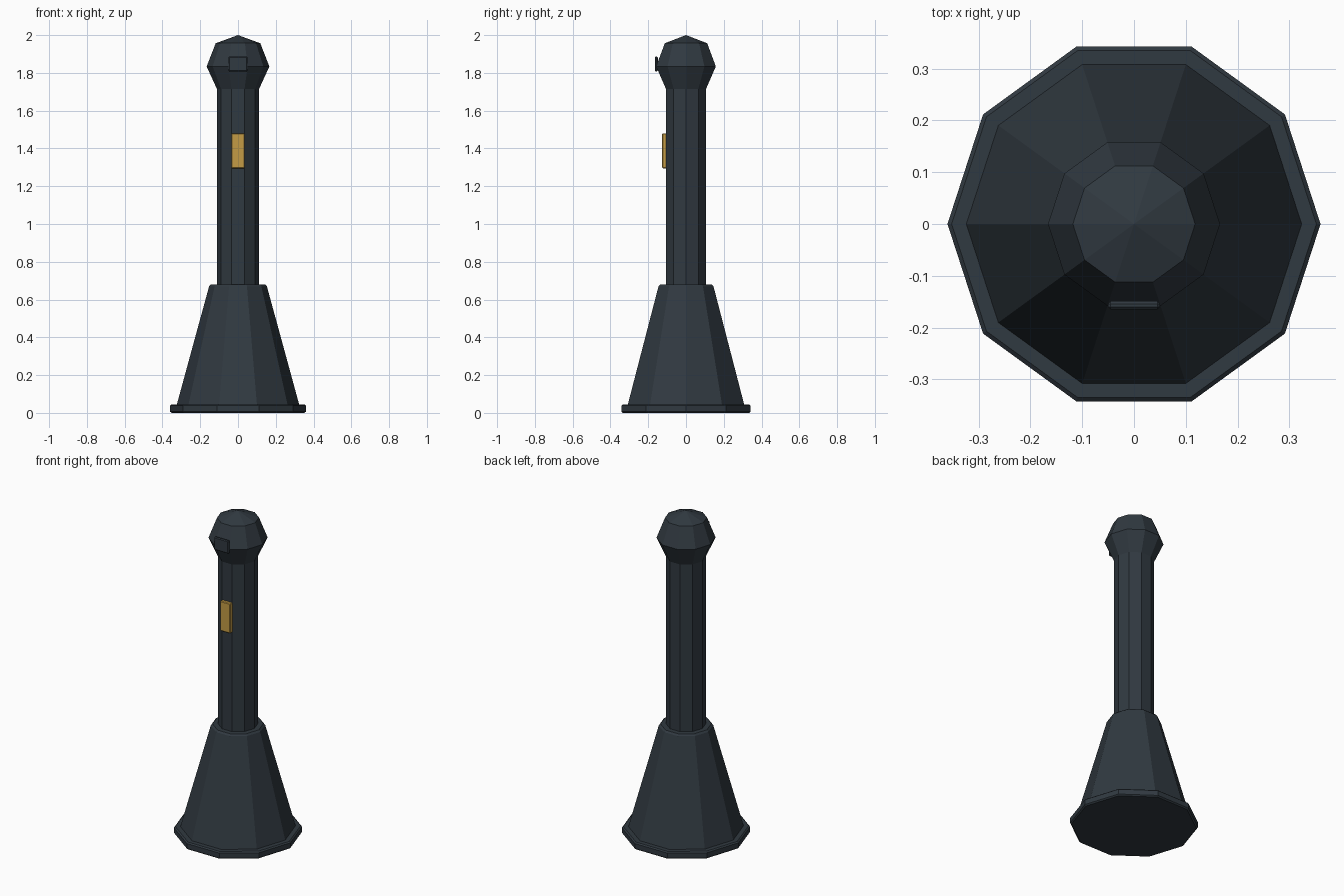
import bpy
import bmesh
from math import cos, sin, tau

SIDES = 10

if "Cube" in bpy.data.objects:
    bpy.data.objects.remove(bpy.data.objects["Cube"], do_unlink=True)


def make_material(name, rgb):
    mat = bpy.data.materials.new(name)
    mat.use_nodes = True
    color = (*rgb, 1.0)
    mat.diffuse_color = color
    mat.node_tree.nodes["Principled BSDF"].inputs["Base Color"].default_value = color
    return mat


def add_object(name, bm, mat):
    bmesh.ops.recalc_face_normals(bm, faces=bm.faces)
    mesh = bpy.data.meshes.new(name)
    bm.to_mesh(mesh)
    bm.free()
    mesh.materials.append(mat)
    obj = bpy.data.objects.new(name, mesh)
    bpy.context.collection.objects.link(obj)
    return obj


def turned(name, profile, mat):
    """Ten-sided solid from (radius, height) pairs; zero radius makes a tip."""
    bm = bmesh.new()
    rings = []
    for r, z in profile:
        count = SIDES if r else 1
        rings.append([bm.verts.new((r * cos(tau * i / SIDES), r * sin(tau * i / SIDES), z))
                      for i in range(count)])
    for low, high in zip(rings, rings[1:]):
        for i in range(SIDES):
            j = (i + 1) % SIDES
            if len(high) == 1:
                bm.faces.new((low[i], low[j], high[0]))
            else:
                bm.faces.new((low[i], low[j], high[j], high[i]))
    for ring in (rings[0], rings[-1]):
        if len(ring) > 1:
            bm.faces.new(ring)
    return add_object(name, bm, mat)


def plate(name, size, center, bevel, mat):
    """Bevelled box."""
    bm = bmesh.new()
    bmesh.ops.create_cube(bm, size=1)
    bmesh.ops.scale(bm, vec=size, verts=bm.verts)
    bmesh.ops.translate(bm, vec=center, verts=bm.verts)
    bmesh.ops.bevel(bm, geom=bm.edges[:], offset=bevel, segments=1, affect='EDGES')
    return add_object(name, bm, mat)


slate = make_material("dark slate", (0.03, 0.041, 0.052))
brass = make_material("brass", (0.55, 0.33, 0.06))

# Foot and flared skirt
turned("foot_plate", [(0.352, 0), (0.36, 0.007), (0.36, 0.038), (0.352, 0.045)], slate)
turned("flared_skirt", [(0.325, 0.04), (0.153, 0.67), (0.143, 0.68)], slate)

# Shaft and faceted head
turned("shaft", [(0.112, 0.66), (0.112, 1.74)], slate)
turned("head", [(0.112, 1.716), (0.166, 1.834), (0.118, 1.957), (0, 2.0)], slate)

# Front details
plate("front_plaque", (0.07, 0.024, 0.185), (0, -0.114, 1.387), 0.004, brass)
plate("head_sensor", (0.1, 0.016, 0.08), (0, -0.157, 1.847), 0.005, slate)
